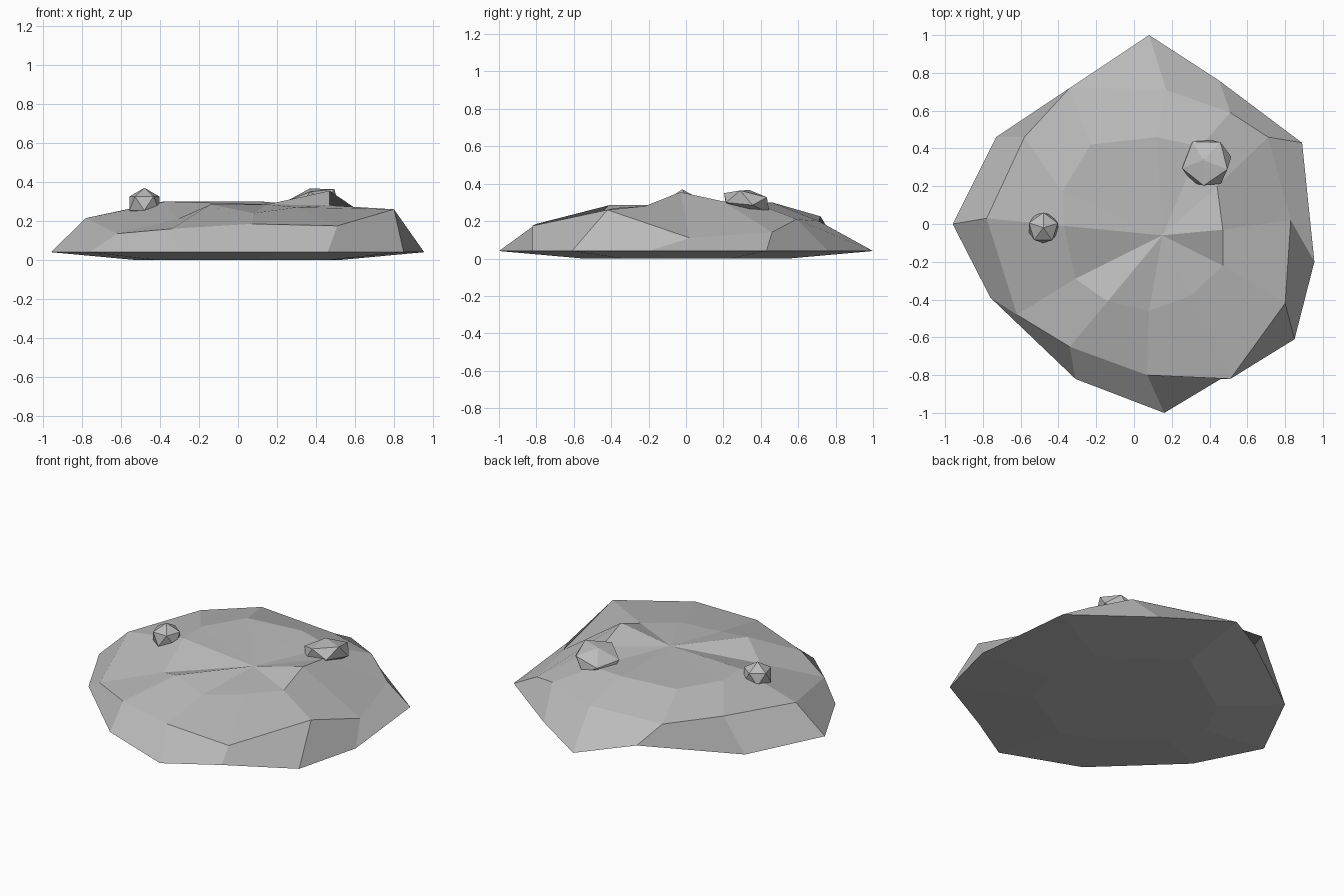
import bpy
import bmesh
from mathutils import Matrix, Vector, Euler

default_cube = bpy.data.objects.get("Cube")
if default_cube:
    bpy.data.objects.remove(default_cube, do_unlink=True)

# One plain stone colour
stone = bpy.data.materials.new("grey_stone")
stone.use_nodes = True
colour = (0.5, 0.5, 0.5, 1)
stone.diffuse_color = colour
stone.node_tree.nodes["Principled BSDF"].inputs["Base Color"].default_value = colour


def add_object(name, bm):
    """Turn a bmesh into a flat-shaded stone object."""
    bmesh.ops.recalc_face_normals(bm, faces=bm.faces)
    mesh = bpy.data.meshes.new(name)
    bm.to_mesh(mesh)
    bm.free()
    mesh.materials.append(stone)
    obj = bpy.data.objects.new(name, mesh)
    bpy.context.collection.objects.link(obj)
    return obj


def bridge(bm, lower, upper):
    """Join two rings that have the same number of points."""
    count = len(lower)
    for i in range(count):
        j = (i + 1) % count
        bm.faces.new((lower[i], lower[j], upper[j], upper[i]))


def cap(bm, ring, centre):
    """Close a ring with a fan of triangles."""
    tip = bm.verts.new(centre)
    for i in range(len(ring)):
        bm.faces.new((ring[i - 1], ring[i], tip))


# Mound: irregular rim, shoulder and crown, clockwise from the back
rim = [(.08, 1), (.45, .76), (.89, .43), (.955, -.2), (.85, -.61), (.46, -.82),
       (.16, -1), (-.31, -.82), (-.76, -.39), (-.96, 0), (-.73, .46), (-.22, .8)]
shoulder = [(.17, .71, .2), (.51, .59, .21), (.71, .46, .14), (.83, .02, .11),
            (.8, -.42, .26), (.51, -.82, .175), (.07, -.8, .185), (-.34, -.65, .16),
            (-.62, -.48, .135), (-.78, .03, .215), (-.58, .46, .24), (-.34, .72, .225)]
crown = [(.12, .46, .3), (.35, .41, .28), (.44, .2, .305), (.47, -.03, .355),
         (.47, -.22, .28), (.3, -.38, .27), (.08, -.46, .24), (-.14, -.41, .285),
         (-.31, -.29, .21), (-.37, -.01, .3), (-.38, .17, .3), (-.23, .42, .3)]

bm = bmesh.new()
base_ring = [bm.verts.new((x * .55, y * .55, 0)) for x, y in rim]
rim_ring = [bm.verts.new((x, y, .04)) for x, y in rim]
rim_ring[-1].co.z = .09
shoulder_ring = [bm.verts.new(p) for p in shoulder]
crown_ring = [bm.verts.new(p) for p in crown]
bridge(bm, base_ring, rim_ring)
bridge(bm, rim_ring, shoulder_ring)
bridge(bm, shoulder_ring, crown_ring)
cap(bm, base_ring, (0, 0, 0))
cap(bm, crown_ring, (.15, -.06, .285))
add_object("mound", bm)


# Loose boulders resting on the mound
def boulder(name, centre, size, tilt):
    bm = bmesh.new()
    bmesh.ops.create_icosphere(bm, subdivisions=1, radius=1)
    transform = (Matrix.Translation(centre) @ Euler(tilt).to_matrix().to_4x4()
                 @ Matrix.Diagonal((*size, 1)))
    bmesh.ops.transform(bm, matrix=transform, verts=bm.verts)
    return add_object(name, bm)


boulder("small_boulder", Vector((-.48, -.02, .29)), (.09, .09, .08), (0, 0, .3))
boulder("large_boulder", Vector((.385, .325, .295)), (.145, .145, .075), (-.3, 0, .9))
